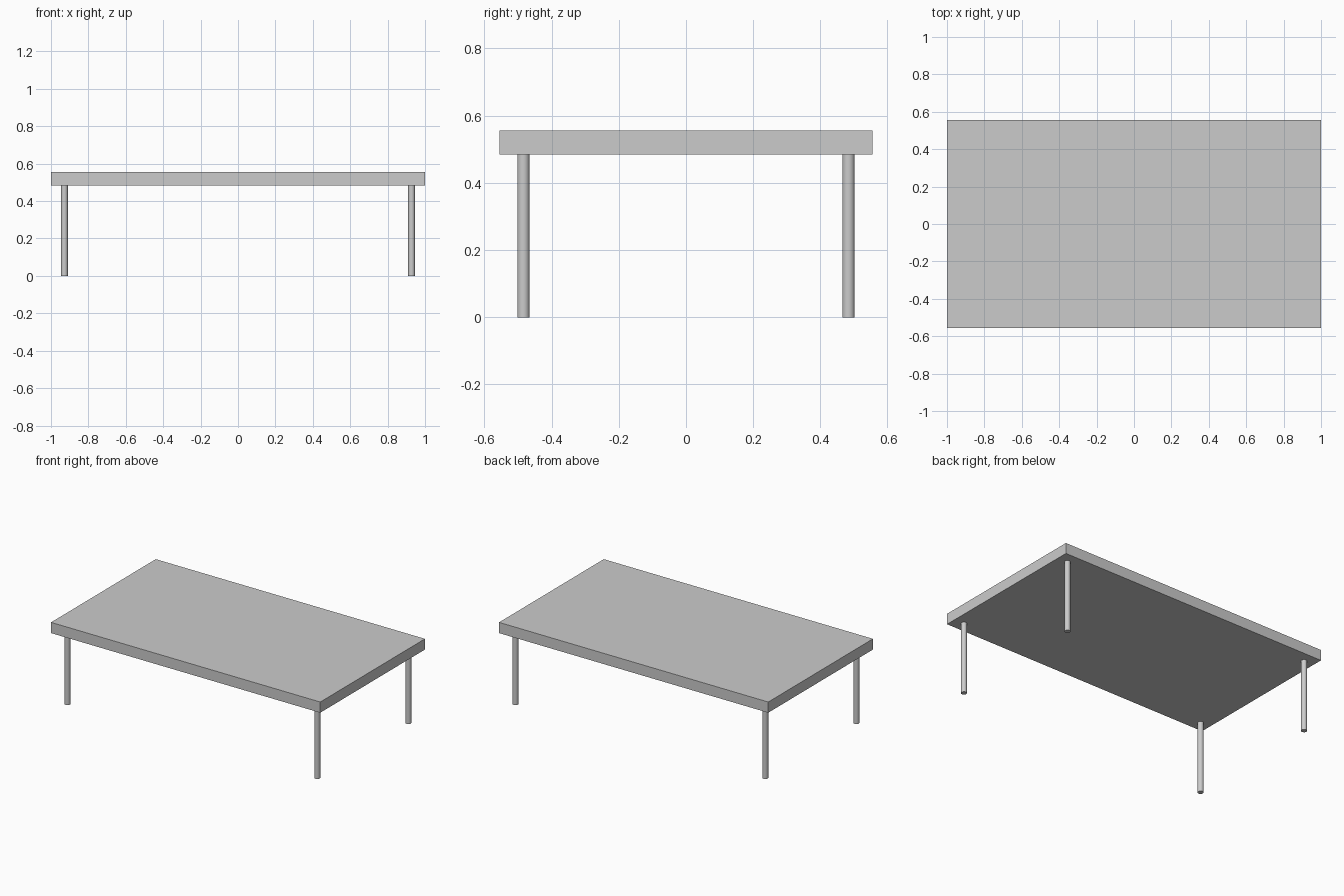
import bpy

if "Cube" in bpy.data.objects:
    bpy.data.objects.remove(bpy.data.objects["Cube"])

HALF_X, HALF_Y = 1.0, 0.5556      # top half sizes
TOP_Z, THICK = 0.5556, 0.072      # table height, slab thickness
LEG_R, INSET = 0.018, 0.072       # leg radius, axis distance from edges
LEG_H = TOP_Z - THICK

# Table top slab
bpy.ops.mesh.primitive_cube_add(size=1, location=(0, 0, TOP_Z - THICK / 2))
top = bpy.context.object
top.name = "table_top"
top.scale = (2 * HALF_X, 2 * HALF_Y, THICK)
bpy.ops.object.transform_apply(location=False, rotation=False, scale=True)


# Round legs, one near each corner
def add_leg(name, x, y):
    bpy.ops.mesh.primitive_cylinder_add(vertices=32, radius=LEG_R, depth=LEG_H,
                                        location=(x, y, LEG_H / 2))
    bpy.context.object.name = name
    bpy.ops.object.shade_smooth_by_angle()


for side_x, sx in (("left", -1), ("right", 1)):
    for side_y, sy in (("front", -1), ("back", 1)):
        add_leg(f"{side_y}_{side_x}_leg", sx * (HALF_X - INSET), sy * (HALF_Y - INSET))
